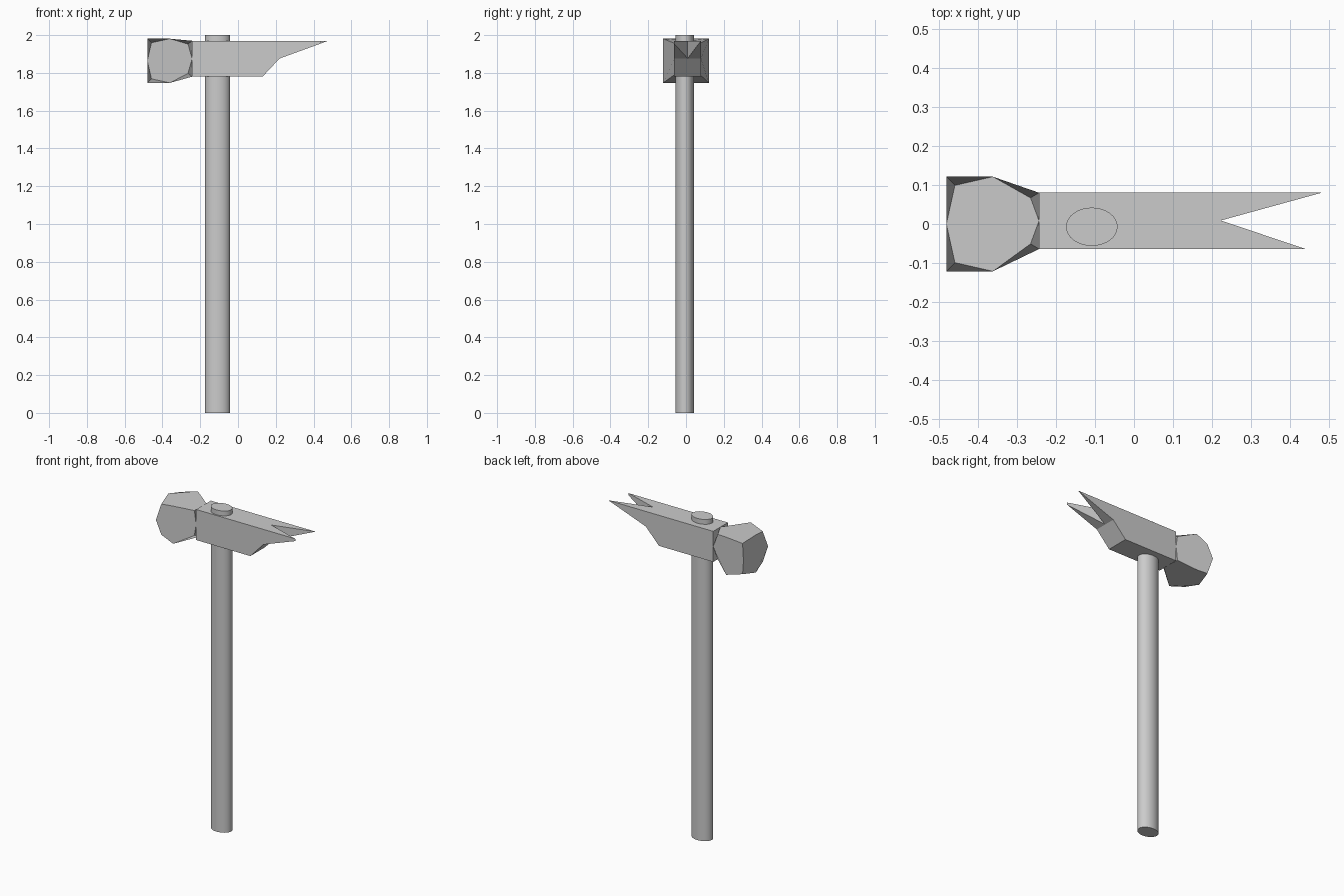
import bpy, bmesh, math
from itertools import product
from mathutils import Vector

old = bpy.data.objects.get("Cube")
if old:
    bpy.data.objects.remove(old, do_unlink=True)

GREY = (0.6, 0.6, 0.6, 1)
metal = bpy.data.materials.new("plain grey")
metal.use_nodes = True
metal.diffuse_color = GREY
metal.node_tree.nodes["Principled BSDF"].inputs["Base Color"].default_value = GREY


def make_object(name, bm):
    bmesh.ops.recalc_face_normals(bm, faces=bm.faces)
    mesh = bpy.data.meshes.new(name)
    bm.to_mesh(mesh)
    bm.free()
    mesh.materials.append(metal)
    obj = bpy.data.objects.new(name, mesh)
    bpy.context.collection.objects.link(obj)
    return obj


def prism(name, outline, offset):
    """Extrude a closed outline of 3D points along an offset."""
    bm = bmesh.new()
    face = bm.faces.new([bm.verts.new(p) for p in outline])
    top = bmesh.ops.extrude_face_region(bm, geom=[face])["geom"]
    moved = [v for v in top if isinstance(v, bmesh.types.BMVert)]
    bmesh.ops.translate(bm, verts=moved, vec=offset)
    return make_object(name, bm)


def smooth(obj, angle):
    bpy.ops.object.select_all(action="DESELECT")
    obj.select_set(True)
    bpy.context.view_layer.objects.active = obj
    bpy.ops.object.shade_smooth_by_angle(angle=math.radians(angle))


# Oval handle passing through the head
bm = bmesh.new()
bmesh.ops.create_cone(bm, cap_ends=True, segments=32, radius1=1, radius2=1, depth=2)
bmesh.ops.scale(bm, vec=(0.066, 0.049, 1), verts=bm.verts)
bmesh.ops.translate(bm, vec=(-0.108, -0.007, 1), verts=bm.verts)
smooth(make_object("handle", bm), 30)

# Head block tapering into the claw
side = [(-0.243, 1.78), (0.13, 1.78), (0.22, 1.876), (0.478, 1.97), (-0.243, 1.97)]
claw = prism("head_and_claw", [(x, -0.064, z) for x, z in side], (0, 0.144, 0))

# V notch that splits the claw
notch = [(0.222, 0.009), (0.6, 0.113), (0.6, -0.118)]
cutter = prism("notch_cutter", [(x, y, 1.6) for x, y in notch], (0, 0, 0.6))
cutter.hide_render = True
cutter.hide_viewport = True
cut = claw.modifiers.new("notch", "BOOLEAN")
cut.operation = "DIFFERENCE"
cut.solver = "EXACT"
cut.object = cutter

# Striking end: a box with its edges split and its corners drawn in to a sphere
bm = bmesh.new()
bmesh.ops.create_cube(bm, size=2)
bmesh.ops.subdivide_edges(bm, edges=bm.edges[:], cuts=1)
centre, block = Vector((-0.361, 0, 1.864)), Vector((-0.361, 0.008, 1.875))
for v in bm.verts:
    v.co = v.co.normalized() * math.sqrt(2)
    x, y, z = v.co
    if x > 0.1:
        v.co = block + Vector((0.118 * x, 0.072 * y, 0.095 * z))
    else:
        v.co = centre + Vector((0.119 * x, 0.121 * y, 0.117 * z))
smooth(make_object("striking_end", bm), 30)
